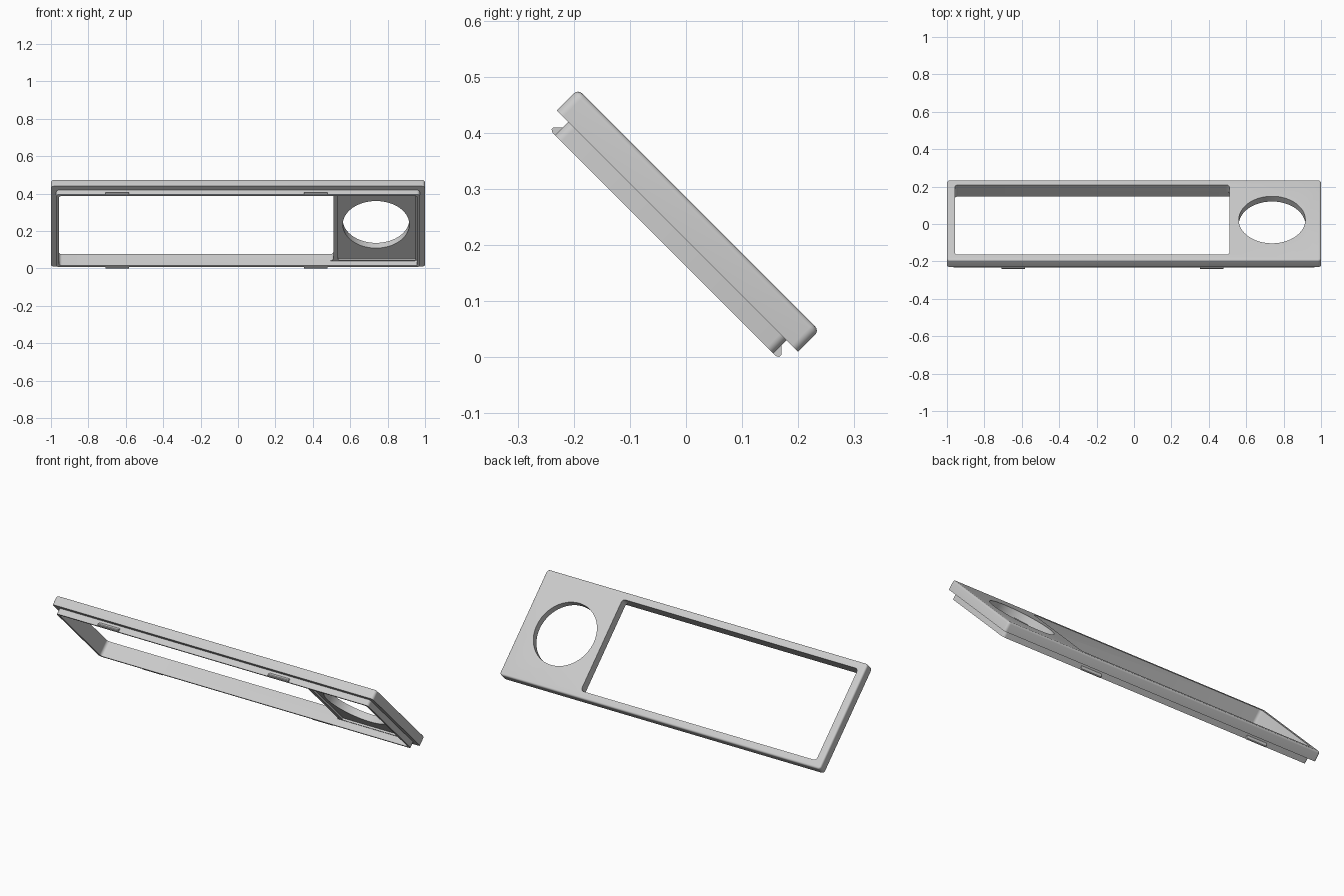
import bpy
import bmesh
from math import radians, cos, sin, pi

if "Cube" in bpy.data.objects:
    bpy.data.objects.remove(bpy.data.objects["Cube"])

TILT = radians(-45)
CENTRE = (0, -0.12, 0.12)
HALF = 0.304       # half height of the panel along its slope
INNER = 0.264      # half height of the openings
BACK, LEDGE, FACE = 0.115, 0.148, 0.2015

grey = bpy.data.materials.new("light grey plastic")
grey.use_nodes = True
colour = (0.6, 0.6, 0.6, 1)
grey.diffuse_color = colour
grey.node_tree.nodes["Principled BSDF"].inputs["Base Color"].default_value = colour


def prism(name, outline, low, high, bevel_top=0.0):
    """Extrude a flat outline along the panel normal, then tilt it."""
    bm = bmesh.new()
    base = bm.faces.new([bm.verts.new((x, y, low)) for x, y in outline])
    ext = bmesh.ops.extrude_face_region(bm, geom=[base])
    top = [v for v in ext["geom"] if isinstance(v, bmesh.types.BMVert)]
    bmesh.ops.translate(bm, verts=top, vec=(0, 0, high - low))
    bmesh.ops.recalc_face_normals(bm, faces=bm.faces)
    if bevel_top:
        rim = [e for e in bm.edges if all(v.co.z > high - 1e-5 for v in e.verts)]
        bmesh.ops.bevel(bm, geom=rim, offset=bevel_top, segments=4,
                        profile=0.5, affect='EDGES')
    mesh = bpy.data.meshes.new(name)
    bm.to_mesh(mesh)
    bm.free()
    mesh.materials.append(grey)
    obj = bpy.data.objects.new(name, mesh)
    bpy.context.collection.objects.link(obj)
    obj.location = CENTRE
    obj.rotation_euler.x = TILT
    return obj


def rounded(x0, x1, half, r, steps=6):
    """Outline of a rectangle with rounded corners."""
    corners = ((x1 - r, half - r), (x0 + r, half - r),
               (x0 + r, r - half), (x1 - r, r - half))
    return [(cx + r * cos((q + i / steps) * pi / 2),
             cy + r * sin((q + i / steps) * pi / 2))
            for q, (cx, cy) in enumerate(corners) for i in range(steps + 1)]


def combine(target, tool, operation):
    mod = target.modifiers.new("combine", 'BOOLEAN')
    mod.operation = operation
    mod.solver = 'EXACT'
    mod.object = tool
    bpy.context.view_layer.objects.active = target
    bpy.ops.object.modifier_apply(modifier=mod.name)
    bpy.data.objects.remove(tool)


# Face plate with the narrower lip behind it
panel = prism("bezel_panel", rounded(-1, 1, HALF, 0.016), LEDGE, FACE, 0.01)
lip = prism("rear_lip", rounded(-0.972, 0.972, 0.275, 0.016), BACK, LEDGE + 0.01)
combine(panel, lip, 'UNION')

# Display window, rear pocket with its thin rib, and round dial hole
circle = [(0.738 + 0.178 * cos(i * pi / 32), 0.178 * sin(i * pi / 32))
          for i in range(64)]
cuts = (
    ("window_cutter", rounded(-0.958, 0.51, INNER, 0.018), 0.05, 0.3),
    ("pocket_cutter", rounded(0.45, 0.957, INNER, 0.012), 0.05, 0.152),
    ("recess_cutter", rounded(0.535, 0.95, INNER - 0.006, 0.008), 0.05, 0.162),
    ("dial_cutter", circle, 0.05, 0.3),
)
for cut in cuts:
    combine(panel, prism(*cut), 'DIFFERENCE')

bpy.ops.object.select_all(action='DESELECT')
panel.select_set(True)
bpy.context.view_layer.objects.active = panel
bpy.ops.object.shade_smooth_by_angle(angle=radians(30))

# Snap clips on the upper and lower lip edges
for side, label in ((-1, "upper"), (1, "lower")):
    for x, where in ((-0.645, "right"), (0.415, "left")):
        profile = ((0.268, BACK), (0.282, BACK), (0.287, 0.118),
                   (0.287, 0.123), (0.275, 0.135), (0.268, 0.135))
        bm = bmesh.new()
        ends = [[bm.verts.new((x + dx, side * y, z)) for y, z in profile]
                for dx in (-0.063, 0.063)]
        for end in ends:
            bm.faces.new(end)
        for i in range(len(profile)):
            j = (i + 1) % len(profile)
            bm.faces.new((ends[0][i], ends[0][j], ends[1][j], ends[1][i]))
        bmesh.ops.recalc_face_normals(bm, faces=bm.faces)
        mesh = bpy.data.meshes.new("clip")
        bm.to_mesh(mesh)
        bm.free()
        mesh.materials.append(grey)
        clip = bpy.data.objects.new(f"{label}_{where}_clip", mesh)
        bpy.context.collection.objects.link(clip)
        clip.location = CENTRE
        clip.rotation_euler.x = TILT
